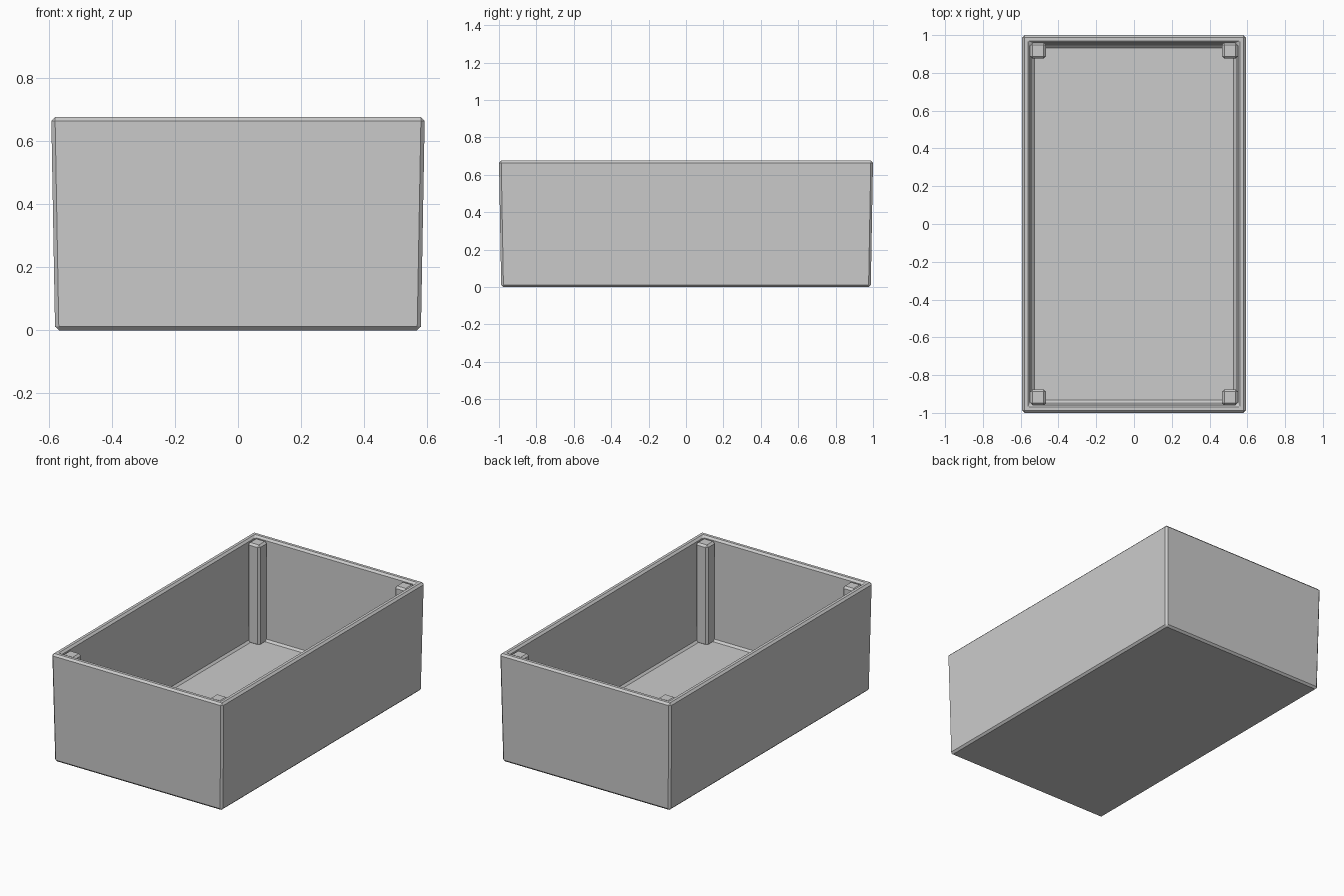
import bpy, bmesh

if "Cube" in bpy.data.objects:
    bpy.data.objects.remove(bpy.data.objects["Cube"])


def add_part(name, rings, chamfer):
    """Skin a stack of (half_x, half_y, z) rectangles, close both ends, chamfer the edges."""
    bm = bmesh.new()
    loops = []
    for hx, hy, z in rings:
        corners = ((-hx, -hy), (hx, -hy), (hx, hy), (-hx, hy))
        loops.append([bm.verts.new((x, y, z)) for x, y in corners])
    for a, b in zip(loops, loops[1:]):
        for i in range(4):
            j = (i + 1) % 4
            bm.faces.new((a[i], a[j], b[j], b[i]))
    bm.faces.new(loops[0][::-1])
    bm.faces.new(loops[-1])
    bmesh.ops.recalc_face_normals(bm, faces=bm.faces)
    mesh = bpy.data.meshes.new(name)
    bm.to_mesh(mesh)
    bm.free()
    obj = bpy.data.objects.new(name, mesh)
    bpy.context.collection.objects.link(obj)
    bevel = obj.modifiers.new("chamfer", 'BEVEL')
    bevel.width = chamfer
    bevel.segments = 1
    bevel.limit_method = 'ANGLE'
    return obj


# Tapered open box: outer bottom, outer rim, inner rim, inner floor
add_part("box_shell", [(0.58, 0.988, 0.0), (0.592, 1.0, 0.676),
                       (0.55, 0.958, 0.676), (0.54, 0.945, 0.045)], 0.012)

# Four corner posts standing just below the rim
for side, sx in (("left", -1), ("right", 1)):
    for end, sy in (("front", -1), ("back", 1)):
        post = add_part(f"corner_post_{end}_{side}",
                        [(0.042, 0.042, 0.035), (0.042, 0.042, 0.664)], 0.012)
        post.location = (sx * 0.508, sy * 0.918, 0)
